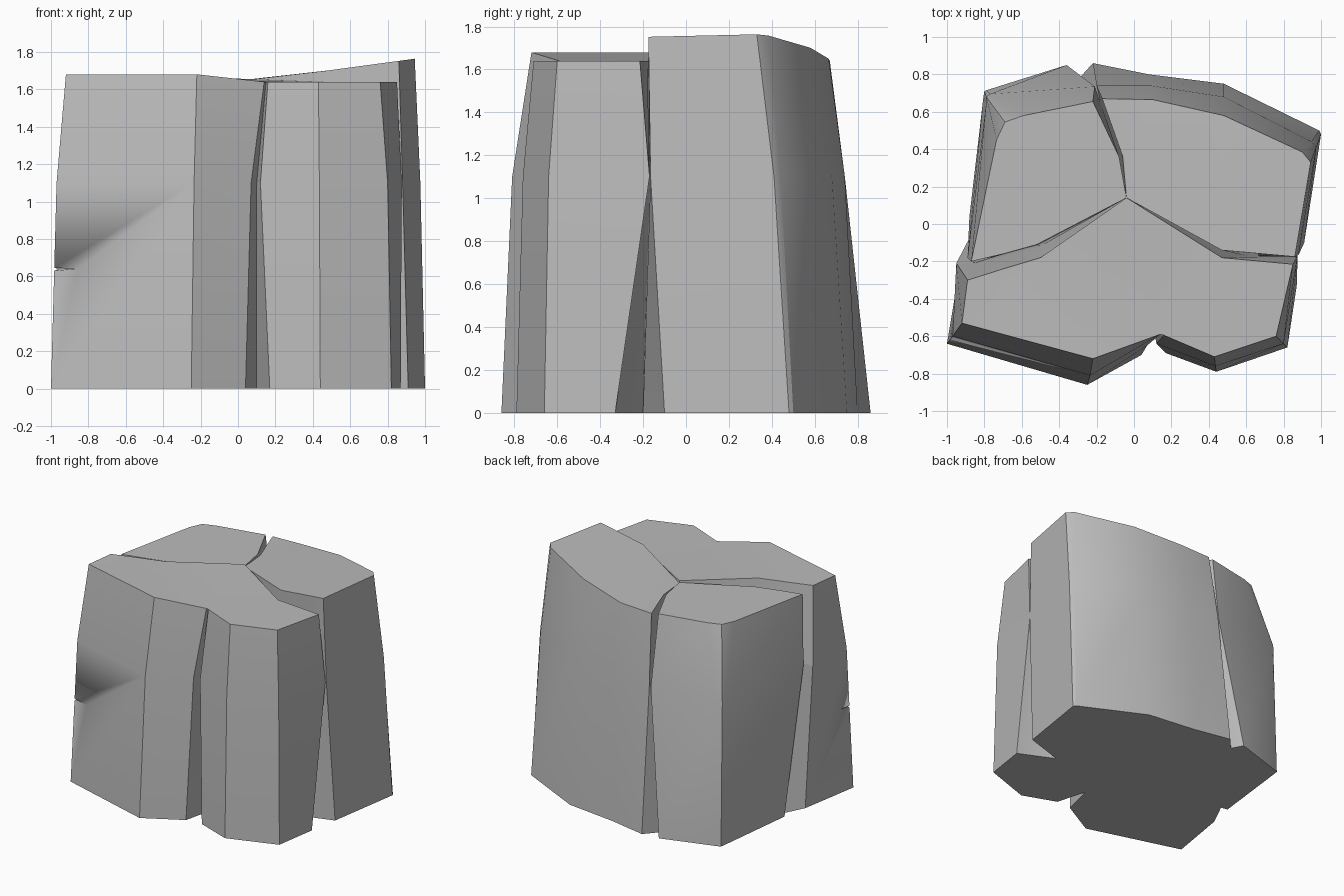
import bpy
import bmesh
import math

# Remove only the default cube
default = bpy.data.objects.get("Cube")
if default:
    bpy.data.objects.remove(default, do_unlink=True)

# Single stone colour
stone = bpy.data.materials.new("grey_stone")
stone.use_nodes = True
GREY = (0.5, 0.5, 0.5, 1)
stone.diffuse_color = GREY
stone.node_tree.nodes["Principled BSDF"].inputs["Base Color"].default_value = GREY

HUB = (-.04, .14)      # where the three cracks meet
WAIST = 1.1            # height at which the cracks pinch shut


def finish(bm, name):
    """Turn a bmesh into a named, shaded stone object."""
    bmesh.ops.recalc_face_normals(bm, faces=bm.faces)
    mesh = bpy.data.meshes.new(name)
    bm.to_mesh(mesh)
    bm.free()
    obj = bpy.data.objects.new(name, mesh)
    bpy.context.collection.objects.link(obj)
    mesh.materials.append(stone)
    bpy.ops.object.select_all(action='DESELECT')
    bpy.context.view_layer.objects.active = obj
    obj.select_set(True)
    bpy.ops.object.shade_smooth_by_angle(angle=math.radians(25))
    return obj


def block(name, foot, waist, crown, top_height):
    """Loft one split block through its foot, waist and crown outlines."""
    bm = bmesh.new()
    rings = []
    for outline, height in ((foot, lambda x: 0), (waist, lambda x: WAIST), (crown, top_height)):
        rings.append([bm.verts.new((x, y, height(x))) for x, y in [HUB] + outline])
    for lower, upper in zip(rings, rings[1:]):
        for i in range(len(lower)):
            j = (i + 1) % len(lower)
            bm.faces.new((lower[i], lower[j], upper[j], upper[i]))
    caps = [bm.faces.new(rings[0][::-1]), bm.faces.new(rings[-1])]
    bmesh.ops.triangulate(bm, faces=caps)
    return finish(bm, name)


def front_top(x):
    return 1.64 + .04 * min(1, max(0, (.1 - x) / .3))


def back_top(x):
    return 1.64 + .135 * max(0, x - .03)


# Front block, with the vertical split in its face
front = block(
    "front_block",
    [(-.5, 0), (-.825, .03), (-.92, -.16), (-1, -.64), (-.25, -.86), (.04, -.7),
     (.1, -.44), (.17, -.69), (.44, -.79), (.82, -.66), (.87, -.33), (.59, -.2)],
    [(-.5, -.12), (-.85, -.21), (-.95, -.21), (-.97, -.6), (-.235, -.81), (.07, -.65),
     (.1, -.54), (.12, -.64), (.435, -.76), (.8, -.64), (.875, -.17), (.6, -.17)],
    [(-.5, -.18), (-.7, -.24), (-.89, -.3), (-.92, -.53), (-.22, -.72), (.14, -.59),
     (.15, -.57), (.16, -.595), (.43, -.71), (.76, -.6), (.85, -.215), (.47, -.18)],
    front_top)

# Tall block at the back, rising towards +x
block(
    "back_block",
    [(.59, -.2), (.91, -.1), (1, .48), (.99, .5), (.48, .75), (.08, .8),
     (-.22, .86), (-.31, .76)],
    [(.6, -.17), (.88, -.165), (.975, .41), (.95, .44), (.48, .68), (.09, .74),
     (-.2, .74), (-.18, .65)],
    [(.47, -.14), (.86, -.175), (.945, .33), (.9, .385), (.48, .58), (.1, .665),
     (-.17, .67), (-.06, .36)],
    back_top)

# Low block on the -x side, with a chipped upper corner
block(
    "side_block",
    [(-.31, .76), (-.36, .85), (-.79, .715), (-.8, .71), (-.805, .68), (-.88, .04),
     (-.825, .03), (-.5, 0)],
    [(-.18, .65), (-.21, .735), (-.77, .695), (-.79, .68), (-.79, .65), (-.89, -.18),
     (-.85, -.21), (-.5, -.12)],
    [(-.08, .36), (-.22, .655), (-.59, .58), (-.69, .545), (-.735, .45), (-.87, -.2),
     (-.7, -.16), (-.52, -.11)],
    lambda x: 1.645)

# Small wedge-shaped chip in the front block's corner
bm = bmesh.new()
for point in ((-1.15, -.8, .65), (-1.15, -.8, .6), (-.82, -.72, .642), (-.98, -.42, .642)):
    bm.verts.new(point)
bmesh.ops.convex_hull(bm, input=bm.verts)
cutter = finish(bm, "chip_cutter")
cutter.hide_render = True
chip = front.modifiers.new("chip", 'BOOLEAN')
chip.operation = 'DIFFERENCE'
chip.solver = 'EXACT'
chip.object = cutter
bpy.context.view_layer.objects.active = front
bpy.ops.object.modifier_apply(modifier="chip")
bpy.data.objects.remove(cutter, do_unlink=True)
